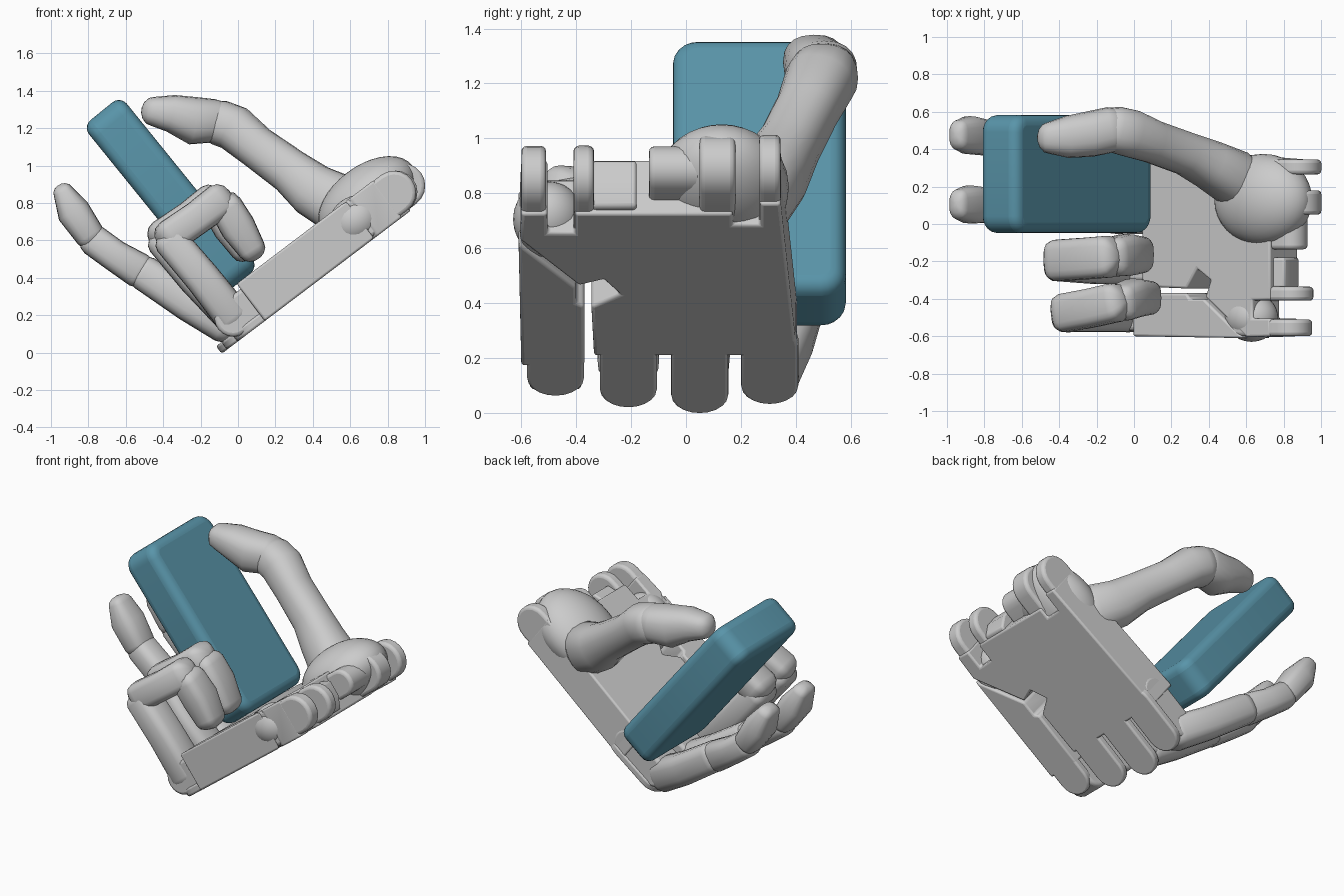
import bpy, bmesh, math
from mathutils import Matrix, Vector

if "Cube" in bpy.data.objects:
    bpy.data.objects.remove(bpy.data.objects["Cube"])

# Palm frame: X runs fingers -> wrist, Y across the hand, Z out of the palm
PALM = Matrix.Translation((-0.08, 0, 0)) @ Matrix.Rotation(math.radians(-37.1), 4, 'Y')


def finish(name, bm, matrix=Matrix(), bevel=0, angle=40, segments=3):
    bmesh.ops.recalc_face_normals(bm, faces=bm.faces)
    me = bpy.data.meshes.new(name)
    bm.to_mesh(me)
    bm.free()
    ob = bpy.data.objects.new(name, me)
    bpy.context.collection.objects.link(ob)
    ob.matrix_world = matrix
    if bevel:
        m = ob.modifiers.new("Bevel", 'BEVEL')
        m.width, m.segments = bevel, segments
        m.limit_method, m.angle_limit = 'ANGLE', math.radians(35)
    bpy.ops.object.select_all(action='DESELECT')
    ob.select_set(True)
    bpy.context.view_layer.objects.active = ob
    bpy.ops.object.shade_smooth_by_angle(angle=math.radians(angle))
    return ob


def prism(name, pts, lo, hi, along='Z', bevel=0.012):
    """Extrude a profile in the palm frame, along its normal or across it."""
    bm = bmesh.new()
    if along == 'Z':
        vs = [bm.verts.new((u, y, lo)) for u, y in pts]
        step = (0, 0, hi - lo)
    else:
        vs = [bm.verts.new((u, lo, n)) for u, n in pts]
        step = (0, hi - lo, 0)
    f = bm.faces.new(vs)
    ext = bmesh.ops.extrude_face_region(bm, geom=[f])
    bmesh.ops.translate(bm, vec=step,
                        verts=[g for g in ext['geom'] if isinstance(g, bmesh.types.BMVert)])
    return finish(name, bm, PALM, bevel)


def capsule(c0, c1, r, v, steps=10):
    """Stadium outline from c0 to c1 along the first axis."""
    arc = [math.pi * i / steps - math.pi / 2 for i in range(steps + 1)]
    return ([(c1 + r * math.cos(a), v + r * math.sin(a)) for a in arc] +
            [(c0 - r * math.cos(a), v - r * math.sin(a)) for a in arc])


def limb(name, path, power=2.8, cap=0.8, sides=20):
    """Loft through (x, y, z, half width, half depth) with rounded ends."""
    P = [Vector(p[:3]) for p in path]
    last = len(P) - 1
    tang = [(P[min(i + 1, last)] - P[max(i - 1, 0)]).normalized() for i in range(last + 1)]
    ends = [math.radians(a) for a in (78, 55, 28)]
    rings = [(0, -math.sin(a), math.cos(a)) for a in ends]
    rings += [(i, 0, 1) for i in range(last + 1)]
    rings += [(last, math.sin(a), math.cos(a)) for a in reversed(ends)]
    bm = bmesh.new()
    loops = []
    for i, off, s in rings:
        w, d = path[i][3:]
        t = tang[i]
        side = (Vector((0, 1, 0)) - t * t.y).normalized()
        nor = t.cross(side)
        c = P[i] + t * off * d * cap
        loop = []
        for k in range(sides):
            a = 2 * math.pi * k / sides
            ca, sa = math.cos(a), math.sin(a)
            e = 2 / power
            loop.append(bm.verts.new(c + side * math.copysign(abs(ca) ** e, ca) * w * s
                                     + nor * math.copysign(abs(sa) ** e, sa) * d * s))
        loops.append(loop)
    for A, B in zip(loops, loops[1:]):
        for k in range(sides):
            j = (k + 1) % sides
            bm.faces.new((A[k], A[j], B[j], B[k]))
    bm.faces.new(loops[0])
    bm.faces.new(loops[-1])
    return finish(name, bm)


def ball(name, centre, radii):
    bm = bmesh.new()
    bmesh.ops.create_uvsphere(bm, u_segments=32, v_segments=18, radius=1)
    bmesh.ops.scale(bm, vec=radii, verts=bm.verts)
    bmesh.ops.translate(bm, vec=centre, verts=bm.verts)
    return finish(name, bm, PALM)


# Palm body with wrist notches, and the separate outer palm block
prism("palm", [(0.34, 0.405), (0.34, -0.335), (0.64, -0.345), (0.71, -0.24), (0.80, -0.30),
               (0.765, -0.39), (1.04, -0.605), (1.2, -0.6), (1.2, -0.505), (1.08, -0.505),
               (1.08, -0.405), (1.2, -0.405), (1.2, 0.17), (1.13, 0.17), (1.13, 0.27),
               (1.26, 0.27), (1.26, 0.345)], 0, 0.25)
prism("outer_palm", [(0.28, -0.6), (1.02, -0.61), (0.755, -0.40), (0.66, -0.40),
                     (0.64, -0.37), (0.28, -0.37)], 0.0, 0.25)
ball("heel_of_palm", (0.99, -0.5, 0.135), (0.15, 0.13, 0.13))
ball("thumb_mount", (1.11, 0.13, 0.19), (0.3, 0.245, 0.178))

# Back plates behind each knuckle
for finger, y, start in (("outer", -0.475, 0.1), ("ring", -0.21, 0.03),
                         ("middle", 0.05, -0.005), ("index", 0.305, 0.05)):
    prism(finger + "_back_plate", capsule(start + 0.1, 0.4, 0.104, y), 0, 0.05)
    prism(finger + "_knuckle", capsule(0.155, 0.38, 0.1, 0.115), y - 0.095, y + 0.095, 'Y', 0.02)

# Wrist lugs and the pieces between them
for i, (y0, y1, u0, u, r) in enumerate(((-0.6, -0.51, 0.96, 1.245, 0.118),
                                        (-0.41, -0.335, 1.05, 1.255, 0.115),
                                        (0.05, 0.18, 1.05, 1.305, 0.12),
                                        (0.265, 0.345, 1.05, 1.305, 0.12))):
    prism("wrist_lug_%d" % (i + 1), capsule(u0, u, r, r + 0.012), y0, y1, 'Y', 0.02)
prism("wrist_pin", capsule(1.1, 1.27, 0.085, 0.15), -0.135, 0.06, 'Y', 0.02)
prism("wrist_block", [(1.1, 0.02), (1.22, 0.02), (1.26, 0.1), (1.26, 0.2), (1.1, 0.25)],
      -0.34, -0.18, 'Y')

# Two extended fingers behind the held block
for name, ys in (("index", (0.31, 0.42, 0.46, 0.475)), ("middle", (0.05, 0.08, 0.1, 0.105))):
    limb(name + "_lower", [(-0.07, ys[0], 0.155, 0.105, 0.105),
                           (-0.26, (ys[0] + ys[1]) / 2, 0.265, 0.1, 0.1),
                           (-0.5, ys[1], 0.425, 0.092, 0.095)])
    limb(name + "_middle", [(-0.53, ys[1], 0.44, 0.088, 0.095),
                            (-0.66, (ys[1] + ys[2]) / 2, 0.52, 0.095, 0.085),
                            (-0.77, ys[2], 0.6, 0.09, 0.085)])
    limb(name + "_tip", [(-0.79, ys[2], 0.625, 0.095, 0.08),
                         (-0.88, ys[3], 0.755, 0.102, 0.09),
                         (-0.935, ys[3], 0.86, 0.08, 0.055)])

# Two curled fingers
for name, ys, dx, w in (("ring", (-0.21, -0.195, -0.175, -0.165), -0.04, 0.112),
                        ("outer", (-0.475, -0.475, -0.42, -0.395), 0.0, 0.104)):
    limb(name + "_lower", [(-0.025, ys[0], 0.19, w, 0.1),
                           (-0.19 + dx, ys[0], 0.4, w * .98, 0.095),
                           (-0.36 + dx, ys[1], 0.6, w, 0.092)], 3.2, 0.7)
    limb(name + "_middle", [(-0.365 + dx, ys[1], 0.62, w, 0.092),
                            (-0.22 + dx, (ys[1] + ys[2]) / 2, 0.72, w, 0.09),
                            (-0.1 + dx, ys[2], 0.81, w, 0.095)], 3.5, 0.8)
    limb(name + "_tip", [(-0.065 + dx, ys[2], 0.78, w * .95, 0.09),
                         (0.0 + dx, ys[3], 0.67, w, 0.095),
                         (0.075 + dx, ys[3], 0.55, w * .87, 0.075)], 3.2, 0.8)

# Thumb
limb("thumb_lower", [(0.53, 0.25, 0.8, 0.15, 0.16), (0.4, 0.32, 0.87, 0.13, 0.145),
                     (0.28, 0.375, 0.97, 0.115, 0.122), (0.1, 0.44, 1.1, 0.115, 0.115),
                     (-0.02, 0.485, 1.2, 0.128, 0.125), (-0.1, 0.505, 1.23, 0.125, 0.122)], 2.3)
limb("thumb_tip", [(-0.12, 0.505, 1.24, 0.122, 0.115), (-0.24, 0.48, 1.24, 0.122, 0.128),
                   (-0.36, 0.465, 1.28, 0.112, 0.1), (-0.455, 0.46, 1.29, 0.085, 0.078)], 2.4)

# Held block, with its broad face rounded at the corners first
bm = bmesh.new()
bmesh.ops.create_cube(bm, size=1)
bmesh.ops.scale(bm, vec=(0.26, 0.63, 1.175), verts=bm.verts)
corners = [e for e in bm.edges if abs(e.verts[0].co.x - e.verts[1].co.x) > 0.1]
bmesh.ops.bevel(bm, geom=corners, offset=0.09, segments=5, profile=0.5, affect='EDGES')
block = finish("held_block", bm, Matrix.Translation((-0.36, 0.267, 0.835))
               @ Matrix.Rotation(math.radians(-39), 4, 'Y'), 0.055, segments=5)
blue = bpy.data.materials.new("blue")
blue.diffuse_color = (0.1, 0.3, 0.4, 1)
blue.use_nodes = True
blue.node_tree.nodes["Principled BSDF"].inputs["Base Color"].default_value = blue.diffuse_color
block.data.materials.append(blue)
